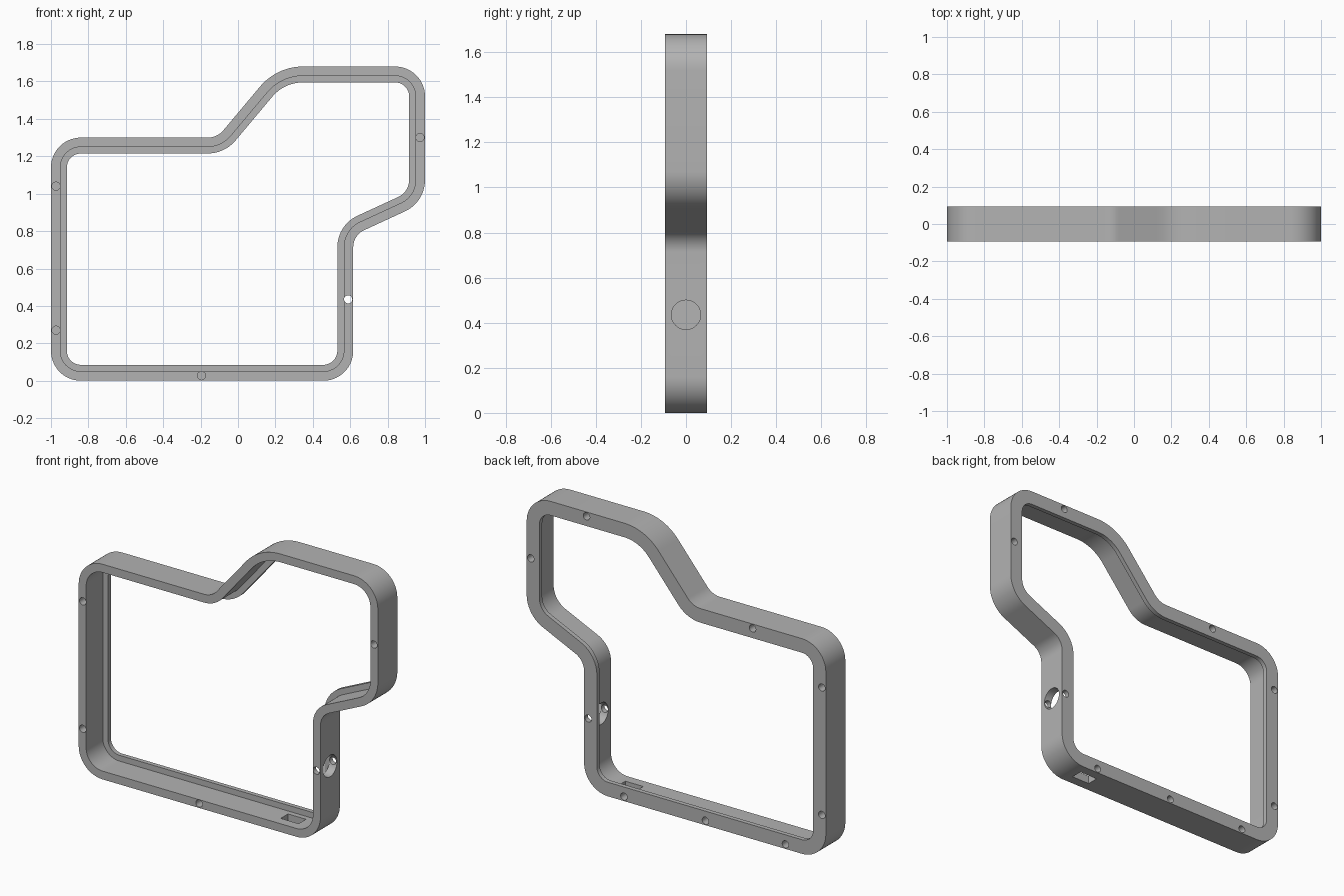
import bpy, bmesh, math
from mathutils import Vector, Matrix

cube = bpy.data.objects.get("Cube")
if cube:
    bpy.data.objects.remove(cube)

HALF = 0.093        # half the frame depth
WALL = 0.05         # thin front wall
LIP = 0.085         # wall width at the rear lip
LIP_Y = 0.066       # where the rear lip starts
INSET = 0.027       # screw hole distance from the outer edge

grey = bpy.data.materials.new("grey")
grey.use_nodes = True
colour = (0.45, 0.45, 0.45, 1)
grey.diffuse_color = colour
grey.node_tree.nodes["Principled BSDF"].inputs["Base Color"].default_value = colour

# Outline corners, counter-clockwise: x, z, corner radius
corners = [(-1, 0, 0.16), (0.616, 0, 0.16), (0.616, 0.778, 0.1), (1, 0.955, 0.185),
           (1, 1.68, 0.16), (0.208, 1.68, 0.3), (-0.111, 1.3, 0.11), (-1, 1.3, 0.16)]


def rounded_path(corners, steps=14):
    """Points of the rounded outline, each with its outward normal."""
    path = []
    pts = [Vector(c[:2]) for c in corners]
    for i, (x, z, r) in enumerate(corners):
        d1 = (pts[i] - pts[i - 1]).normalized()
        d2 = (pts[(i + 1) % len(pts)] - pts[i]).normalized()
        turn = math.atan2(d1.x * d2.y - d1.y * d2.x, d1.dot(d2))
        side = math.copysign(1, turn)
        n1 = Vector((d1.y, -d1.x))
        centre = pts[i] - d1 * r * math.tan(abs(turn) / 2) - n1 * side * r
        for k in range(steps + 1):
            n = Matrix.Rotation(turn * k / steps, 2) @ n1
            path.append((centre + n * side * r, n))
    return path


# Frame: stepped cross-section swept around the outline
section = [(0, -HALF), (WALL, -HALF), (WALL, LIP_Y), (LIP, LIP_Y), (LIP, HALF), (0, HALF)]
bm = bmesh.new()
rings = []
for p, n in rounded_path(corners):
    ring = []
    for depth, y in section:
        q = p - n * depth
        ring.append(bm.verts.new((q.x, y, q.y)))
    rings.append(ring)
for a, b in zip(rings, rings[1:] + rings[:1]):
    for j in range(len(section)):
        k = (j + 1) % len(section)
        bm.faces.new((a[j], a[k], b[k], b[j]))
bmesh.ops.recalc_face_normals(bm, faces=bm.faces)
mesh = bpy.data.meshes.new("frame")
bm.to_mesh(mesh)
bm.free()
mesh.materials.append(grey)
frame = bpy.data.objects.new("frame", mesh)
bpy.context.collection.objects.link(frame)


def cut(cutter):
    """Subtract the cutter from the frame, then discard it."""
    cutter.hide_render = True
    cutter.data.materials.append(grey)
    bpy.ops.object.select_all(action='DESELECT')
    frame.select_set(True)
    bpy.context.view_layer.objects.active = frame
    mod = frame.modifiers.new("cut", 'BOOLEAN')
    mod.operation = 'DIFFERENCE'
    mod.solver = 'EXACT'
    mod.object = cutter
    bpy.ops.object.modifier_apply(modifier=mod.name)
    bpy.data.objects.remove(cutter)


def round_hole(radius, length, location, rotation, sides):
    bpy.ops.mesh.primitive_cylinder_add(vertices=sides, radius=radius, depth=length,
                                        location=location, rotation=rotation)
    cut(bpy.context.object)


# Round port through the right wall
round_hole(0.065, 0.3, (0.58, 0, 0.435), (0, math.pi / 2, 0), 40)

# Rectangular slot through the bottom wall
bpy.ops.mesh.primitive_cube_add(size=1, location=(0.37, 0, 0.03))
slot = bpy.context.object
slot.scale = (0.12, 0.07, 0.2)
cut(slot)

# Blind screw holes: shared by both faces, then those on the back only
both = [(-1 + INSET, 1.04), (-1 + INSET, 0.27), (-0.195, INSET),
        (0.616 - INSET, 0.435), (1 - INSET, 1.3)]
back_only = [(0.6, 1.68 - INSET), (-0.51, 1.3 - INSET), (0.35, INSET), (-0.73, INSET)]
holes = [(x, -HALF, z) for x, z in both] + [(x, HALF, z) for x, z in both + back_only]
for hole in holes:
    round_hole(0.022, 0.11, hole, (math.pi / 2, 0, 0), 20)

bpy.ops.object.select_all(action='DESELECT')
frame.select_set(True)
bpy.context.view_layer.objects.active = frame
bpy.ops.object.shade_smooth_by_angle(angle=math.radians(30))
